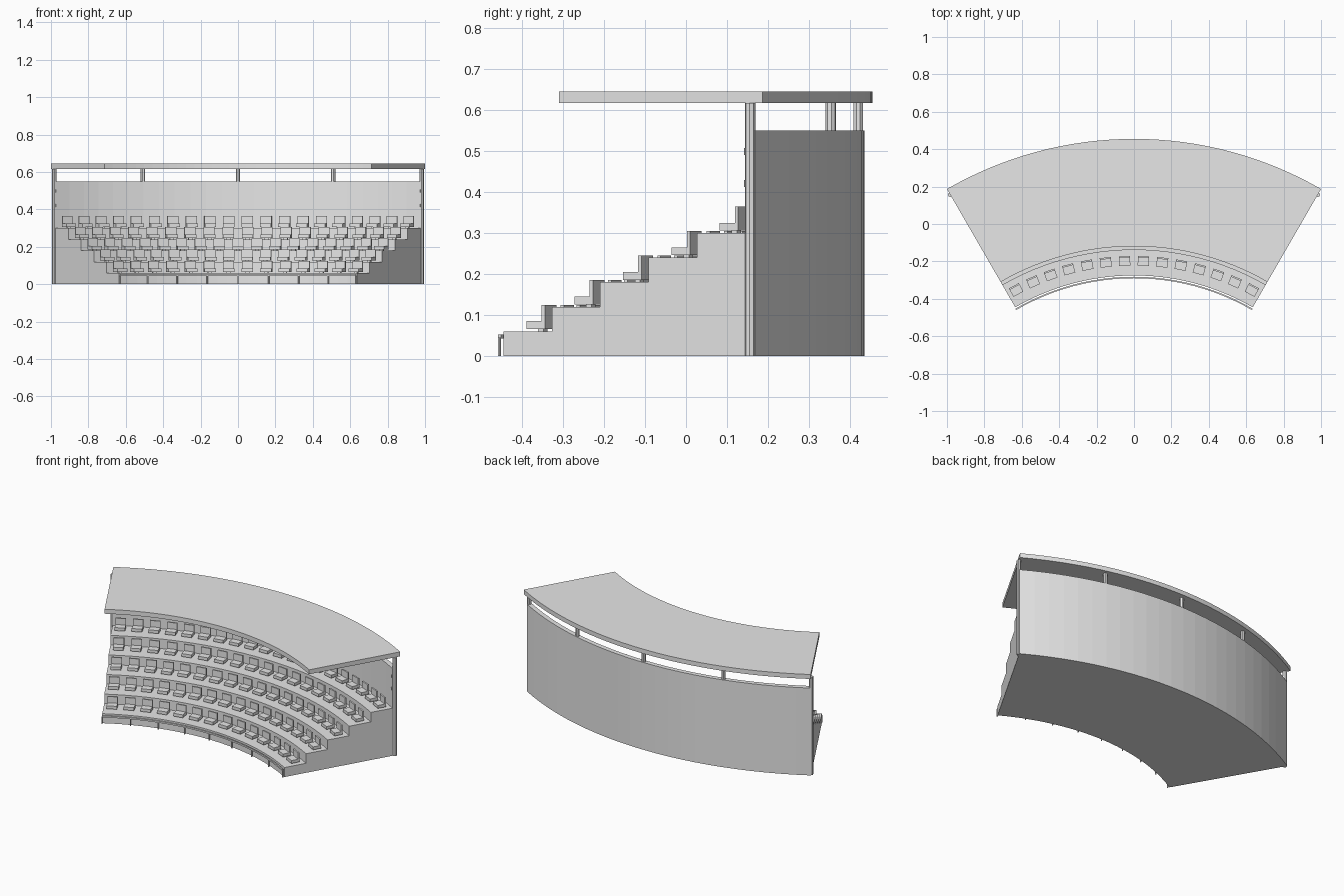
import bpy, bmesh, math
from mathutils import Matrix, Vector

cube = bpy.data.objects.get("Cube")
if cube:
    bpy.data.objects.remove(cube, do_unlink=True)

CENTRE_Y = -1.545          # centre of the curved plan
HALF = math.radians(30)    # half of the swept angle
FRONT, TREAD, RISE, ROWS = 1.27, 0.1362, 0.06, 5
WALL_IN, WALL_OUT = FRONT + TREAD * ROWS, 1.98
WALL_TOP, ROOF_LOW, ROOF_TOP = 0.55, 0.617, 0.645

grey = bpy.data.materials.new("plain_grey")
grey.use_nodes = True
grey.diffuse_color = (0.8, 0.8, 0.8, 1)
grey.node_tree.nodes["Principled BSDF"].inputs["Base Color"].default_value = (0.8, 0.8, 0.8, 1)


def finish(name, bm):
    bmesh.ops.recalc_face_normals(bm, faces=bm.faces)
    mesh = bpy.data.meshes.new(name)
    bm.to_mesh(mesh)
    bm.free()
    mesh.materials.append(grey)
    obj = bpy.data.objects.new(name, mesh)
    bpy.context.collection.objects.link(obj)
    return obj


def polar(radius, angle, z):
    return Vector((radius * math.sin(angle), CENTRE_Y + radius * math.cos(angle), z))


def sweep(name, profile, steps=24):
    """Sweep a closed (radius, z) profile around the plan centre."""
    bm = bmesh.new()
    rings = []
    for i in range(steps + 1):
        angle = HALF * (2 * i / steps - 1)
        rings.append([bm.verts.new(polar(r, angle, z)) for r, z in profile])
    count = len(profile)
    for a, b in zip(rings, rings[1:]):
        for j in range(count):
            k = (j + 1) % count
            bm.faces.new((a[j], a[k], b[k], b[j]))
    bm.faces.new(rings[0])
    bm.faces.new(rings[-1])
    return finish(name, bm)


def band(name, r0, r1, z0, z1, steps=24):
    return sweep(name, [(r0, z0), (r1, z0), (r1, z1), (r0, z1)], steps)


def add_box(bm, angle, r0, r1, width, z0, z1):
    """Box facing the plan centre."""
    matrix = (Matrix.Translation(polar((r0 + r1) / 2, angle, (z0 + z1) / 2))
              @ Matrix.Rotation(-angle, 4, 'Z')
              @ Matrix.Diagonal((width, r1 - r0, z1 - z0, 1)))
    bmesh.ops.create_cube(bm, size=1, matrix=matrix)


def add_post(bm, angle, radius, thickness, z0, z1):
    """Eight-sided upright."""
    matrix = (Matrix.Translation(polar(radius, angle, (z0 + z1) / 2))
              @ Matrix.Rotation(-angle + math.pi / 8, 4, 'Z'))
    bmesh.ops.create_cone(bm, cap_ends=True, segments=8, radius1=thickness,
                          radius2=thickness, depth=z1 - z0, matrix=matrix)


# Stepped seating stand
steps = [(FRONT, 0)]
for row in range(ROWS):
    r, z = FRONT + row * TREAD, (row + 1) * RISE
    steps += [(r, z), (r + TREAD, z)]
steps.append((WALL_IN, 0))
sweep("stepped_stand", steps)

# Back wall and roof
band("back_wall", WALL_IN, WALL_OUT, 0, WALL_TOP)
band("roof", 1.426, 2.0, ROOF_LOW, ROOF_TOP, 32)

# Seats, one object per row
for row in range(ROWS):
    bm = bmesh.new()
    r, z = FRONT + row * TREAD, (row + 1) * RISE
    count = round((r + 0.078) * 2 * HALF / 0.1)
    for i in range(count):
        angle = HALF * ((2 * i + 1) / count - 1)
        add_box(bm, angle, r + 0.053, r + 0.095, 0.06, z + 0.006, z + 0.025)
        add_box(bm, angle, r + 0.095, r + 0.104, 0.06, z + 0.006, z + 0.065)
        add_box(bm, angle, r + 0.075, r + 0.09, 0.02, z, z + 0.006)
    finish(f"seat_row_{row + 1}", bm)

# Roof posts: the end pair reach the ground
bm = bmesh.new()
for i in range(-2, 3):
    base = 0 if abs(i) == 2 else WALL_TOP
    add_post(bm, HALF * i / 2, 1.965, 0.0125, base, ROOF_LOW)
finish("roof_posts", bm)

# Small brackets at the ends of the wall
bm = bmesh.new()
for side in (-1, 1):
    for z in (0.412, 0.49):
        add_box(bm, side * HALF * 0.995, 1.947, 1.955, 0.008, z, z + 0.017)
finish("wall_brackets", bm)

# Low front rail on short uprights
band("front_rail", 1.255, 1.263, 0.043, 0.053)
bm = bmesh.new()
for i in range(-4, 5):
    add_post(bm, HALF * i / 4, 1.259, 0.004, 0, 0.045)
finish("front_rail_posts", bm)
